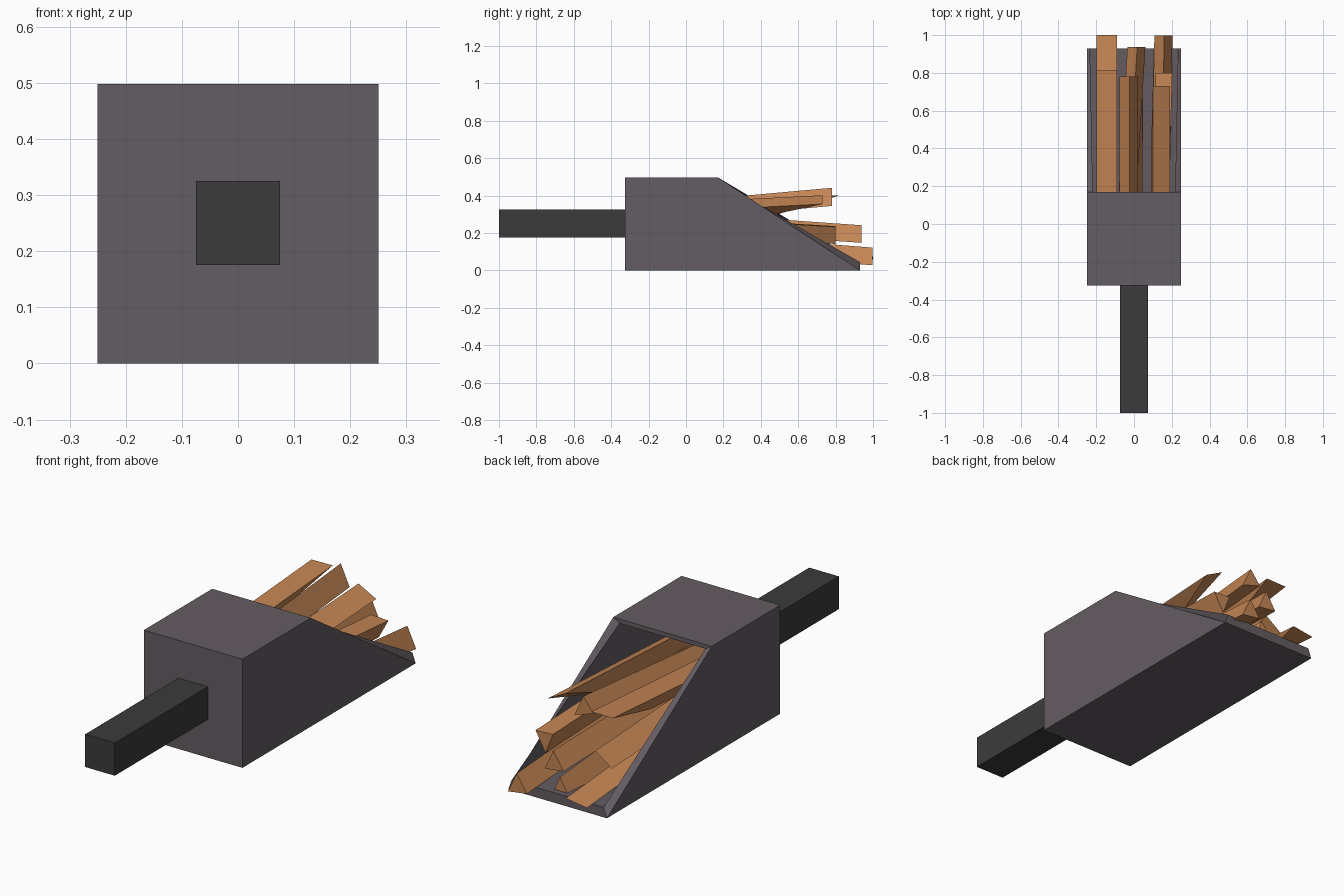
import bpy, bmesh

cube = bpy.data.objects.get("Cube")
if cube:
    bpy.data.objects.remove(cube, do_unlink=True)


def material(name, rgb):
    m = bpy.data.materials.new(name)
    m.use_nodes = True
    colour = (*rgb, 1)
    m.diffuse_color = colour
    m.node_tree.nodes["Principled BSDF"].inputs["Base Color"].default_value = colour
    return m


METAL = material("grey_metal", (0.127, 0.109, 0.125))
GRIP = material("dark_grip", (0.044, 0.044, 0.044))
WOOD = material("brown_wood", (0.55, 0.235, 0.088))


def make(name, verts, faces, mat):
    bm = bmesh.new()
    vs = [bm.verts.new(v) for v in verts]
    for f in faces:
        bm.faces.new([vs[i] for i in f])
    bmesh.ops.recalc_face_normals(bm, faces=bm.faces)
    mesh = bpy.data.meshes.new(name)
    bm.to_mesh(mesh)
    bm.free()
    mesh.materials.append(mat)
    ob = bpy.data.objects.new(name, mesh)
    bpy.context.collection.objects.link(ob)
    return ob


# Scoop: open shell with a sloped mouth, given wall thickness inwards
profile = [(-0.325, 0), (0.93, 0), (0.17, 0.498), (-0.325, 0.498)]
shell = [(x, y, z) for x in (-0.25, 0.25) for y, z in profile]
scoop = make("scoop", shell,
             [(3, 2, 1, 0), (4, 5, 6, 7), (0, 1, 5, 4), (2, 3, 7, 6), (3, 0, 4, 7)], METAL)
bm = bmesh.new()
bm.from_mesh(scoop.data)
top = max(bm.faces, key=lambda f: f.calc_center_median().z)
if top.normal.z < 0:
    bmesh.ops.reverse_faces(bm, faces=bm.faces)
bm.to_mesh(scoop.data)
bm.free()
wall = scoop.modifiers.new("wall", 'SOLIDIFY')
wall.thickness = 0.022
wall.offset = -1
wall.use_even_offset = True

# Handle
bpy.ops.mesh.primitive_cube_add(size=1, location=(0, -0.66, 0.25))
handle = bpy.context.object
handle.name = "handle"
handle.scale = (0.15, 0.68, 0.15)
handle.data.materials.append(GRIP)

# Split logs: three-sided prisms fanning out of the scoop.
# The last corner of the tip can be cut back to make a chisel end.
REAR = -0.2


def log(name, tip, corners, rise, drift=0, cut=0):
    verts = []
    for i, (x, z) in enumerate(corners):
        back = cut if i == 2 else 0
        verts.append((x - drift * back, tip - back, z - rise * back))
    for x, z in corners:
        run = tip - REAR
        verts.append((x - drift * run, REAR, z - rise * run))
    make(name, verts, [(0, 1, 2), (5, 4, 3), (0, 3, 4, 1), (1, 4, 5, 2), (2, 5, 3, 0)], WOOD)


log("log_top_right", 0.815, [(-0.198, 0.40), (-0.09, 0.402), (-0.14, 0.315)], 0.07, cut=0.36)
log("log_top_middle", 0.78, [(0.02, 0.345), (-0.025, 0.442), (-0.078, 0.375)], 0.09)
log("log_top_left", 0.73, [(0.10, 0.402), (0.19, 0.355), (0.09, 0.297)], 0.05, cut=0.36)
log("log_middle_right", 0.80, [(-0.185, 0.16), (-0.10, 0.22), (-0.09, 0.12)], -0.05, cut=0.36)
log("log_middle_middle", 0.937, [(0.06, 0.148), (0.017, 0.242), (-0.035, 0.16)], -0.07, 0.06)
log("log_middle_left", 0.80, [(0.203, 0.233), (0.115, 0.237), (0.153, 0.142)], -0.06, 0.03)
log("log_bottom_right", 1.0, [(-0.198, 0.06), (-0.09, 0.075), (-0.135, 0.0)], -0.08, cut=0.36)
log("log_bottom_middle", 0.90, [(0.044, 0.03), (0.01, 0.108), (-0.038, 0.03)], -0.08)
log("log_bottom_left", 0.998, [(0.205, 0.028), (0.16, 0.122), (0.108, 0.042)], -0.08, 0.02)
